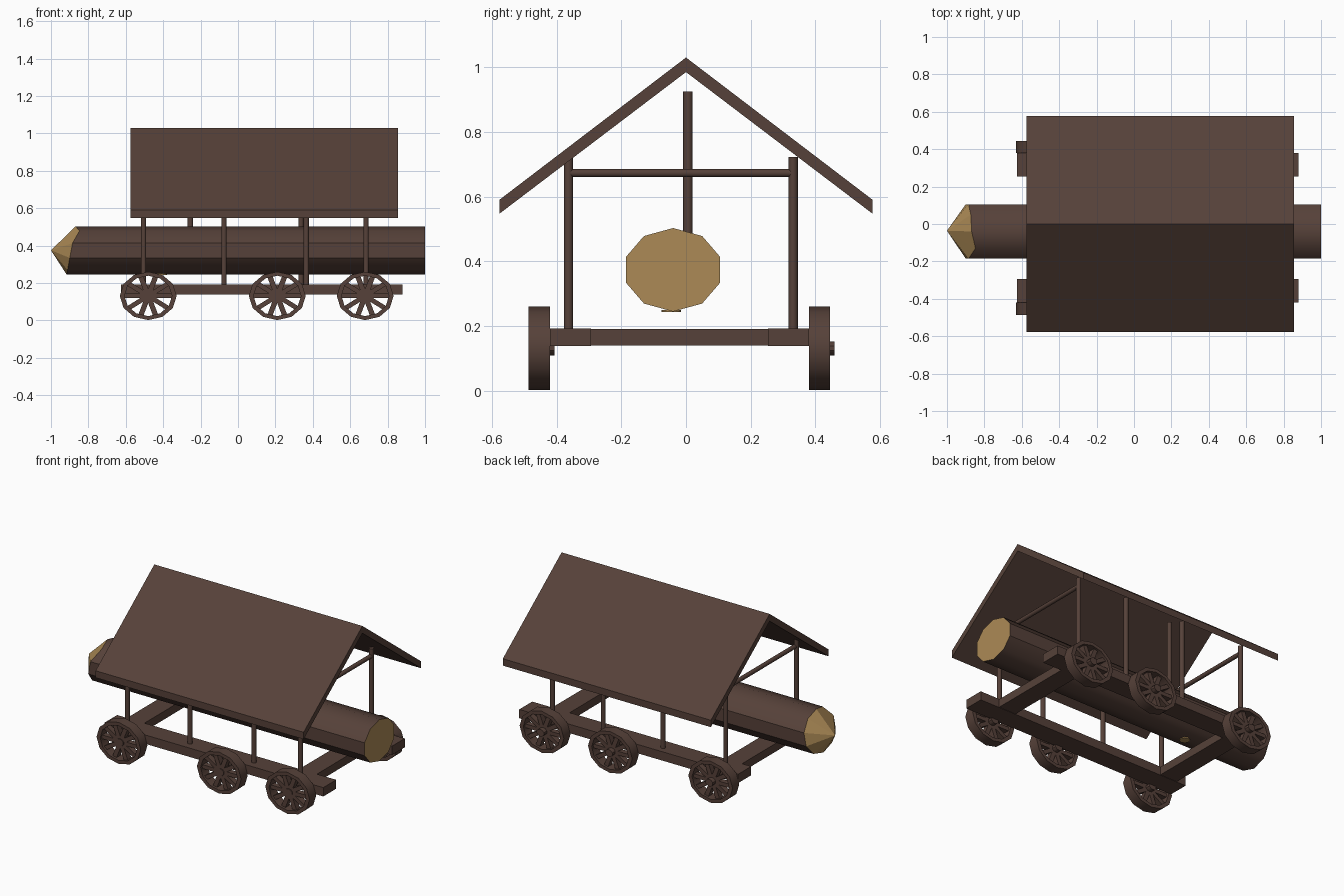
import bpy, bmesh, math
from mathutils import Vector, Matrix

if "Cube" in bpy.data.objects:
    bpy.data.objects.remove(bpy.data.objects["Cube"])


def material(name, rgb):
    m = bpy.data.materials.new(name)
    m.diffuse_color = (*rgb, 1)
    m.use_nodes = True
    m.node_tree.nodes["Principled BSDF"].inputs["Base Color"].default_value = m.diffuse_color
    return m


BROWN = material("dark brown wood", (0.093, 0.053, 0.041))
TAN = material("cut wood tan", (0.413, 0.254, 0.093))


def finish(name, bm, mats=(BROWN,), smooth=None):
    bmesh.ops.recalc_face_normals(bm, faces=bm.faces)
    me = bpy.data.meshes.new(name)
    bm.to_mesh(me)
    bm.free()
    for m in mats:
        me.materials.append(m)
    ob = bpy.data.objects.new(name, me)
    bpy.context.collection.objects.link(ob)
    if smooth:
        bpy.ops.object.select_all(action='DESELECT')
        ob.select_set(True)
        bpy.context.view_layer.objects.active = ob
        bpy.ops.object.shade_smooth_by_angle(angle=math.radians(smooth))
    return ob


def add_box(bm, lo, hi, rot=Matrix()):
    lo, hi = Vector(lo), Vector(hi)
    size = Matrix.Diagonal((*(hi - lo), 1))
    bmesh.ops.create_cube(bm, size=1, matrix=rot @ Matrix.Translation((lo + hi) / 2) @ size)


def box(name, lo, hi):
    bm = bmesh.new()
    add_box(bm, lo, hi)
    return finish(name, bm)


def rod(name, a, b, r, sides=10, mat=BROWN):
    a, b = Vector(a), Vector(b)
    d = b - a
    bm = bmesh.new()
    bmesh.ops.create_cone(bm, cap_ends=True, segments=sides, radius1=r, radius2=r, depth=d.length,
                          matrix=Matrix.Translation((a + b) / 2) @ d.to_track_quat('Z', 'Y').to_matrix().to_4x4())
    return finish(name, bm, (mat,), 50)


# Gabled roof: chevron profile extruded along x
bm = bmesh.new()
profile = [(-0.577, 0.59), (0, 1.03), (0.577, 0.59), (0.577, 0.547), (0, 0.985), (-0.577, 0.547)]
rings = [[bm.verts.new((x, y, z)) for y, z in profile] for x in (-0.575, 0.855)]
for i in range(6):
    j = (i + 1) % 6
    bm.faces.new((rings[0][i], rings[0][j], rings[1][j], rings[1][i]))
for r in rings:
    bm.faces.new((r[0], r[1], r[4], r[5]))
    bm.faces.new((r[1], r[2], r[3], r[4]))
finish("roof", bm)

# Ram log: ten-sided, with a hewn point and a tan cut end
bm = bmesh.new()
CY, CZ, RY, RZ = -0.04, 0.374, 0.153, 0.129
front, back = [], []
for k in range(10):
    a = math.radians(90 + 36 * k)
    y, z = CY + RY * math.cos(a), CZ + RZ * math.sin(a)
    x = -0.892 + 0.024 * math.sin(a) + (0.025 if k == 1 else 0)
    front.append(bm.verts.new((x, y, z)))
    back.append(bm.verts.new((1, y, z)))
tip = bm.verts.new((-1, -0.036, 0.375))
for k in range(10):
    j = (k + 1) % 10
    bm.faces.new((front[k], front[j], back[j], back[k]))
    bm.faces.new((front[j], front[k], tip)).material_index = 1
bm.faces.new(back).material_index = 1
log = finish("ram_log", bm, (BROWN, TAN), 40)
for p in log.data.polygons:
    if p.material_index == 1:
        p.use_smooth = False
rod("log_knot", (-0.41, -0.045, 0.243), (-0.41, -0.045, 0.25), 0.03, 8, TAN)

# Base frame
box("front_side_beam", (-0.625, -0.42, 0.138), (0.88, -0.293, 0.193))
box("back_side_beam", (-0.625, 0.253, 0.138), (0.88, 0.38, 0.193))
for name, x in (("left", -0.5), ("right", 0.685)):
    box(name + "_cross_beam", (x - 0.06, -0.30, 0.14), (x + 0.06, 0.26, 0.191))
    rod(name + "_tie_bar", (x, -0.363, 0.673), (x, 0.331, 0.673), 0.013)

# Roof posts and hanging post
for side, y, xs in (("front", -0.363, (-0.505, -0.075, 0.365, 0.685)),
                    ("back", 0.331, (-0.505, -0.075, 0.337, 0.685))):
    for i, x in enumerate(xs):
        rod(f"{side}_post_{i + 1}", (x, y, 0.18), (x, y, 0.722), 0.0145)
rod("hanging_post", (-0.255, 0.006, 0.40), (-0.255, 0.006, 0.925), 0.0145)


# Spoked wheels, slightly flattened
def wheel(name, cx, y0):
    bm = bmesh.new()
    y1, n = y0 + 0.065, 12
    sect = [(0.152, y0), (0.152, y1), (0.127, y1), (0.127, y0)]
    ring = []
    for k in range(n):
        a = 2 * math.pi * k / n
        ring.append([bm.verts.new((r * math.cos(a), y, r * math.sin(a))) for r, y in sect])
    for k in range(n):
        p, q = ring[k], ring[(k + 1) % n]
        for i in range(4):
            j = (i + 1) % 4
            bm.faces.new((p[i], p[j], q[j], q[i]))
    # spokes
    for k in range(10):
        rot = Matrix.Rotation(2 * math.pi * k / 10, 4, 'Y')
        add_box(bm, (0.01, y0 + 0.015, -0.014), (0.13, y1 - 0.015, 0.014), rot)
    # hub
    depth = 0.07
    bmesh.ops.create_cone(bm, cap_ends=True, segments=10, radius1=0.026, radius2=0.026, depth=depth,
                          matrix=Matrix.Translation((0, y1 + 0.014 - depth / 2, 0)) @ Matrix.Rotation(math.pi / 2, 4, 'X'))
    for v in bm.verts:
        v.co = (v.co.x + cx, v.co.y, v.co.z * 0.85 + 0.131)
    finish(name, bm, smooth=40)


for i, x in enumerate((-0.48, 0.21, 0.68)):
    wheel(f"front_wheel_{i + 1}", x, -0.486)
    wheel(f"back_wheel_{i + 1}", x, 0.38)
